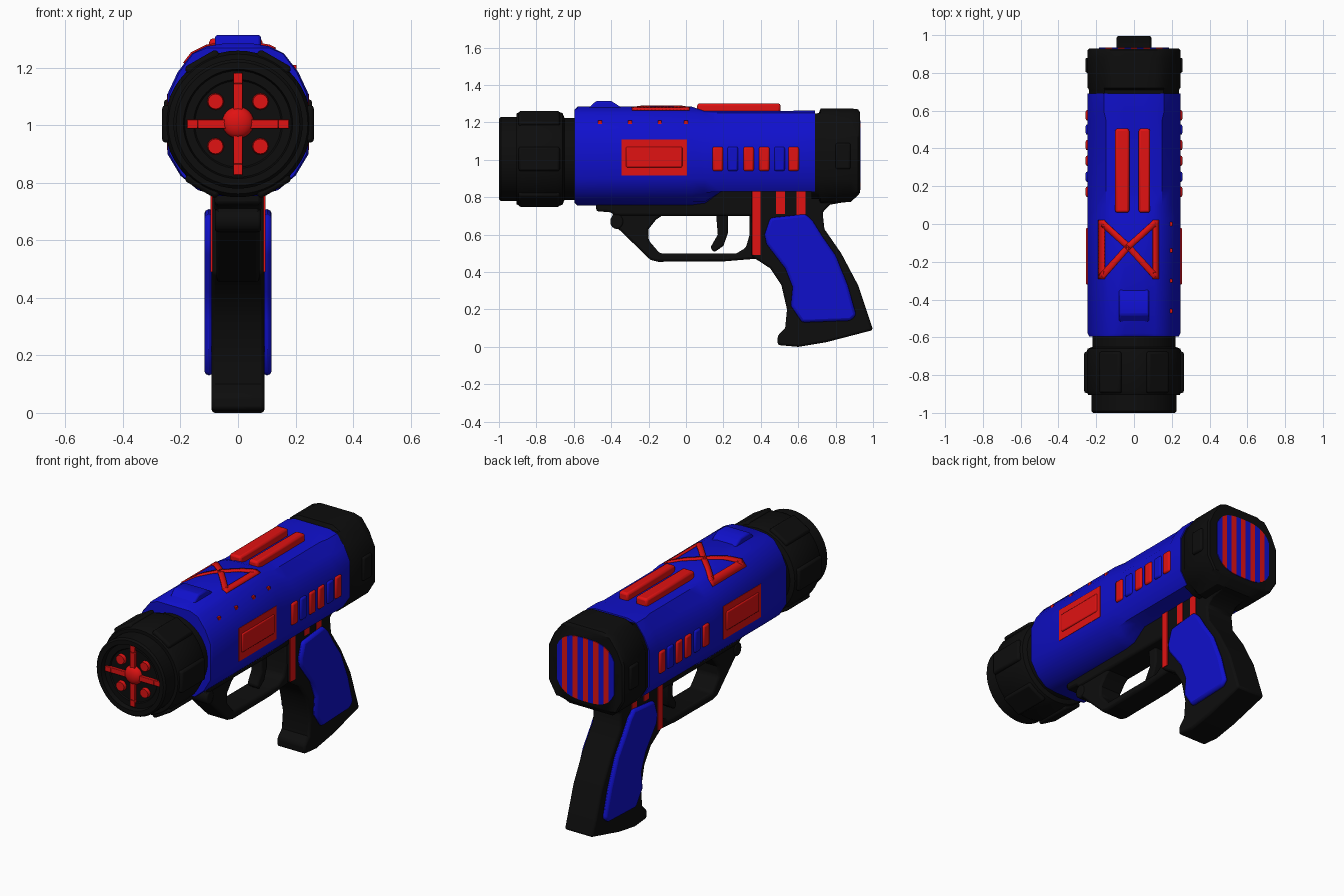
import bpy, bmesh, math
from mathutils import Matrix, Vector

cube = bpy.data.objects.get("Cube")
if cube:
    bpy.data.objects.remove(cube)


def material(name, color):
    m = bpy.data.materials.new(name)
    m.use_nodes = True
    m.diffuse_color = (*color, 1)
    bsdf = m.node_tree.nodes["Principled BSDF"]
    bsdf.inputs["Base Color"].default_value = (*color, 1)
    bsdf.inputs["Roughness"].default_value = 0.6
    return m


BLUE = material("blue", (0.005, 0.005, 0.6))
RED = material("red", (0.75, 0.006, 0.006))
BLACK = material("black", (0.004, 0.004, 0.004))


def finish(name, bm, mat, bevel=0.0, angle=35):
    """Turn a bmesh into a named, shaded object."""
    bmesh.ops.recalc_face_normals(bm, faces=bm.faces)
    mesh = bpy.data.meshes.new(name)
    bm.to_mesh(mesh)
    bm.free()
    mesh.materials.append(mat)
    ob = bpy.data.objects.new(name, mesh)
    bpy.context.collection.objects.link(ob)
    bpy.ops.object.select_all(action='DESELECT')
    ob.select_set(True)
    bpy.context.view_layer.objects.active = ob
    bpy.ops.object.shade_smooth_by_angle(angle=math.radians(angle))
    if bevel:
        mod = ob.modifiers.new("soft_edges", 'BEVEL')
        mod.width = bevel
        mod.segments = 2
        mod.limit_method = 'ANGLE'
        mod.angle_limit = math.radians(40)
    return ob


def loft(name, rings, mat, bevel=0.0, angle=35):
    """Skin equal closed rings and cap both ends."""
    bm = bmesh.new()
    rows = [[bm.verts.new(p) for p in ring] for ring in rings]
    n = len(rows[0])
    for a, b in zip(rows, rows[1:]):
        for i in range(n):
            j = (i + 1) % n
            bm.faces.new((a[i], a[j], b[j], b[i]))
    bm.faces.new(rows[0])
    bm.faces.new(rows[-1])
    return finish(name, bm, mat, bevel, angle)


def prism(name, outline, x0, x1, mat, bevel=0.0):
    """Extrude a side outline of (y, z) points across x."""
    return loft(name, [[(x, y, z) for y, z in outline] for x in (x0, x1)], mat, bevel)


def box(name, lo, hi, mat, bevel=0.0, turn=None):
    bm = bmesh.new()
    bmesh.ops.create_cube(bm, size=1)
    lo, hi = Vector(lo), Vector(hi)
    bmesh.ops.scale(bm, vec=hi - lo, verts=bm.verts)
    bmesh.ops.translate(bm, vec=(lo + hi) / 2, verts=bm.verts)
    if turn:
        bmesh.ops.transform(bm, matrix=turn, verts=bm.verts)
    return finish(name, bm, mat, bevel)


def side_box(name, side, x0, x1, y0, y1, z0, z1, mat, bevel=0.0):
    a, b = sorted((side * x0, side * x1))
    return box(name, (a, y0, z0), (b, y1, z1), mat, bevel)


SIDES = (("left", 1), ("right", -1))

# Main body: a rounded octagonal section, lower at the rear top and flat below
HALF = [(0.05, 1.285), (0.11, 1.275), (0.16, 1.25), (0.21, 1.185), (0.245, 1.11),
        (0.245, 0.9), (0.2, 0.825), (0.14, 0.775), (0.07, 0.755)]


def section(y, top, bottom, scale=1.0, shoulder=1.0):
    half = [(x * scale * (shoulder if z > 1.15 else 1), y, min(max(z, bottom), top))
            for x, z in HALF]
    return half + [(-x, y, z) for x, y, z in reversed(half)]


loft("body", [section(-0.595, 1.27, 0.77, 0.97), section(-0.58, 1.285, 0.755),
              section(0.03, 1.285, 0.755), section(0.1, 1.26, 0.765, 1, 0.93),
              section(0.19, 1.26, 0.83, 1, 0.93), section(0.55, 1.26, 0.83, 1, 0.93),
              section(0.6, 1.265, 0.83), section(0.69, 1.265, 0.83)], BLUE)
prism("top_sight", [(-0.53, 1.27), (-0.48, 1.315), (-0.4, 1.315), (-0.33, 1.27)],
      -0.08, 0.08, BLUE, 0.01)

# Rear cap
loft("rear_cap", [section(0.67, 1.245, 0.79, 0.97), section(0.71, 1.25, 0.79, 0.97),
                  section(0.72, 1.275, 0.765), section(0.88, 1.275, 0.775),
                  section(0.92, 1.27, 0.81), section(0.93, 1.255, 0.825, 0.96)], BLACK)
for label, s in SIDES:
    side_box("cap_lug_" + label, s, 0.23, 0.258, 0.8, 0.88, 0.95, 1.09, BLACK, 0.01)

# Striped plate on the rear face
STRIPES = 11
for i in range(STRIPES):
    edges = [-0.185 + 0.37 * k / STRIPES for k in (i, i + 0.5, i + 1)]
    tall = [0.185 * (1 - abs(x / 0.2) ** 3) ** 0.4 for x in edges]
    ring = [(x, 1.025 + h) for x, h in zip(edges, tall)]
    ring += [(x, 1.025 - h) for x, h in reversed(list(zip(edges, tall)))]
    loft("rear_stripe", [[(x, y, z) for x, z in ring] for y in (0.927, 0.934)],
         RED if i % 2 else BLUE)

# Front barrel, turned around the y axis
AXIS = 1.005
PROFILE = [(0.01, -0.965), (0.15, -0.965), (0.155, -0.972), (0.185, -0.972), (0.19, -1),
           (0.215, -1), (0.225, -0.99), (0.225, -0.905), (0.243, -0.905), (0.255, -0.88),
           (0.255, -0.69), (0.245, -0.66), (0.22, -0.65), (0.22, -0.57)]


def circle(r, y, n=48):
    return [(r * math.cos(2 * math.pi * k / n), y, AXIS + r * math.sin(2 * math.pi * k / n))
            for k in range(n)]


loft("barrel", [circle(r, y) for r, y in PROFILE], BLACK)
pivot = Matrix.Translation((0, 0, AXIS))
for k in range(6):
    turn = pivot @ Matrix.Rotation(k * math.pi / 3, 4, 'Y')
    box("barrel_lug", (0.22, -0.895, -0.065), (0.264, -0.675, 0.065), BLACK, 0.012, turn)

# Muzzle cross, dots and hub
for k in range(4):
    turn = pivot @ Matrix.Rotation(k * math.pi / 2, 4, 'Y')
    box("muzzle_bar", (0.03, -0.981, -0.016), (0.14, -0.96, 0.016), RED, 0.003, turn)
    box("muzzle_bar_tip", (0.14, -0.981, -0.016), (0.178, -0.96, 0.016), RED, 0.003, turn)
    dot = bmesh.new()
    bmesh.ops.create_cone(dot, cap_ends=True, segments=16, radius1=0.03, radius2=0.026,
                          depth=0.025)
    bmesh.ops.transform(dot, verts=dot.verts, matrix=turn @ Matrix.Translation(
        (0.078, -0.972, 0.078)) @ Matrix.Rotation(math.pi / 2, 4, 'X'))
    finish("muzzle_dot", dot, RED)
hub = bmesh.new()
bmesh.ops.create_uvsphere(hub, u_segments=24, v_segments=12, radius=0.055)
bmesh.ops.scale(hub, vec=(1, 0.6, 1), verts=hub.verts)
bmesh.ops.translate(hub, vec=(0, -0.965, AXIS + 0.005), verts=hub.verts)
finish("muzzle_hub", hub, RED)

# Frame, trigger guard, trigger and grip
prism("frame", [(-0.48, 0.79), (-0.48, 0.725), (-0.4, 0.72), (-0.38, 0.7), (0.5, 0.7),
                (0.5, 0.86), (0.1, 0.86), (0, 0.79)], -0.082, 0.082, BLACK, 0.012)
prism("trigger_guard", [(-0.39, 0.72), (-0.4, 0.66), (-0.35, 0.62), (-0.19, 0.465),
                        (-0.15, 0.455), (0.2, 0.457), (0.42, 0.475), (0.42, 0.72),
                        (0.34, 0.72), (0.34, 0.6), (0.32, 0.53), (0.27, 0.5), (-0.14, 0.5),
                        (-0.2, 0.57), (-0.2, 0.63), (-0.16, 0.68), (-0.1, 0.72)],
      -0.075, 0.075, BLACK, 0.012)
prism("guard_knob", [(-0.37 + 0.035 * math.cos(a * math.pi / 8),
                      0.67 + 0.04 * math.sin(a * math.pi / 8)) for a in range(16)],
      -0.08, 0.08, BLACK, 0.008)
prism("trigger", [(0.16, 0.72), (0.17, 0.6), (0.13, 0.53), (0.15, 0.505), (0.2, 0.54),
                  (0.225, 0.61), (0.225, 0.72)], -0.035, 0.035, BLACK, 0.01)
prism("grip", [(0.35, 0.85), (0.35, 0.485), (0.45, 0.42), (0.51, 0.33), (0.54, 0.2),
               (0.53, 0.1), (0.49, 0.06), (0.49, 0.01), (0.6, 0), (0.75, 0.025),
               (1.0, 0.09), (0.97, 0.18), (0.92, 0.33), (0.83, 0.5), (0.74, 0.63),
               (0.73, 0.72), (0.77, 0.76), (0.88, 0.78), (0.88, 0.85)],
      -0.092, 0.092, BLACK, 0.012)
PANEL = [(0.42, 0.6), (0.45, 0.69), (0.64, 0.71), (0.68, 0.67), (0.73, 0.59), (0.8, 0.49),
         (0.865, 0.33), (0.91, 0.17), (0.88, 0.14), (0.62, 0.13), (0.56, 0.22),
         (0.57, 0.32), (0.53, 0.42), (0.43, 0.55)]

# Side details repeated on both sides
SLOTS = [(0.17, RED), (0.25, BLUE), (0.335, RED), (0.418, RED), (0.5, BLUE), (0.575, RED)]
for label, s in SIDES:
    prism("grip_panel_" + label, PANEL, s * 0.085, s * 0.117, BLUE, 0.015)
    for y, low in ((0.375, 0.49), (0.505, 0.71), (0.615, 0.7)):
        side_box("frame_stripe_" + label, s, 0.088, 0.096, y - 0.023, y + 0.023,
                 low, 0.832, RED)
    side_box("side_window_" + label, s, 0.24, 0.247, -0.345, 0.005, 0.915, 1.11, RED)
    side_box("window_bar_" + label, s, 0.24, 0.254, -0.32, -0.02, 0.96, 1.07, RED, 0.006)
    for y, mat in SLOTS:
        side_box("side_slot_" + label, s, 0.235, 0.256, y - 0.028, y + 0.028,
                 0.94, 1.07, mat, 0.01)

# Small dots along the left shoulder
for y in (-0.46, -0.3, -0.14, 0):
    box("shoulder_dot", (0.18, y - 0.01, 1.19), (0.204, y + 0.01, 1.21), RED)

# Raised bars on top
for x0, x1 in ((-0.1, -0.025), (0.025, 0.085)):
    box("top_bar", (x0, 0.06, 1.25), (x1, 0.505, 1.302), RED, 0.012)


# Bow-shaped band that follows the curve of the top
def skin_z(x):
    x = abs(x)
    for (xa, za), (xb, zb) in zip([(0, 1.285)] + HALF, HALF):
        if x <= xb:
            return za + (zb - za) * (x - xa) / (xb - xa)
    return HALF[4][1]


def band(a, b, width=0.032, steps=16):
    a, b = Vector(a), Vector(b)
    side = (b - a).normalized().orthogonal() * width / 2
    bm = bmesh.new()
    rows = []
    for k in range(steps + 1):
        p = a.lerp(b, k / steps)
        ends = [p + side * t for t in (-1, 0, 1)]
        rows.append([bm.verts.new((q.x, q.y, skin_z(q.x) + 0.002)) for q in ends])
    for r, q in zip(rows, rows[1:]):
        for i in (0, 1):
            bm.faces.new((r[i], r[i + 1], q[i + 1], q[i]))
    ob = finish("top_band", bm, RED)
    solid = ob.modifiers.new("thickness", 'SOLIDIFY')
    solid.thickness = 0.008
    solid.offset = 0


for x in (-0.172, 0.115):
    band((x, 0.02), (x, -0.29))
    for y in (0.01, -0.28):
        band((x, y), (-0.03, -0.12))
